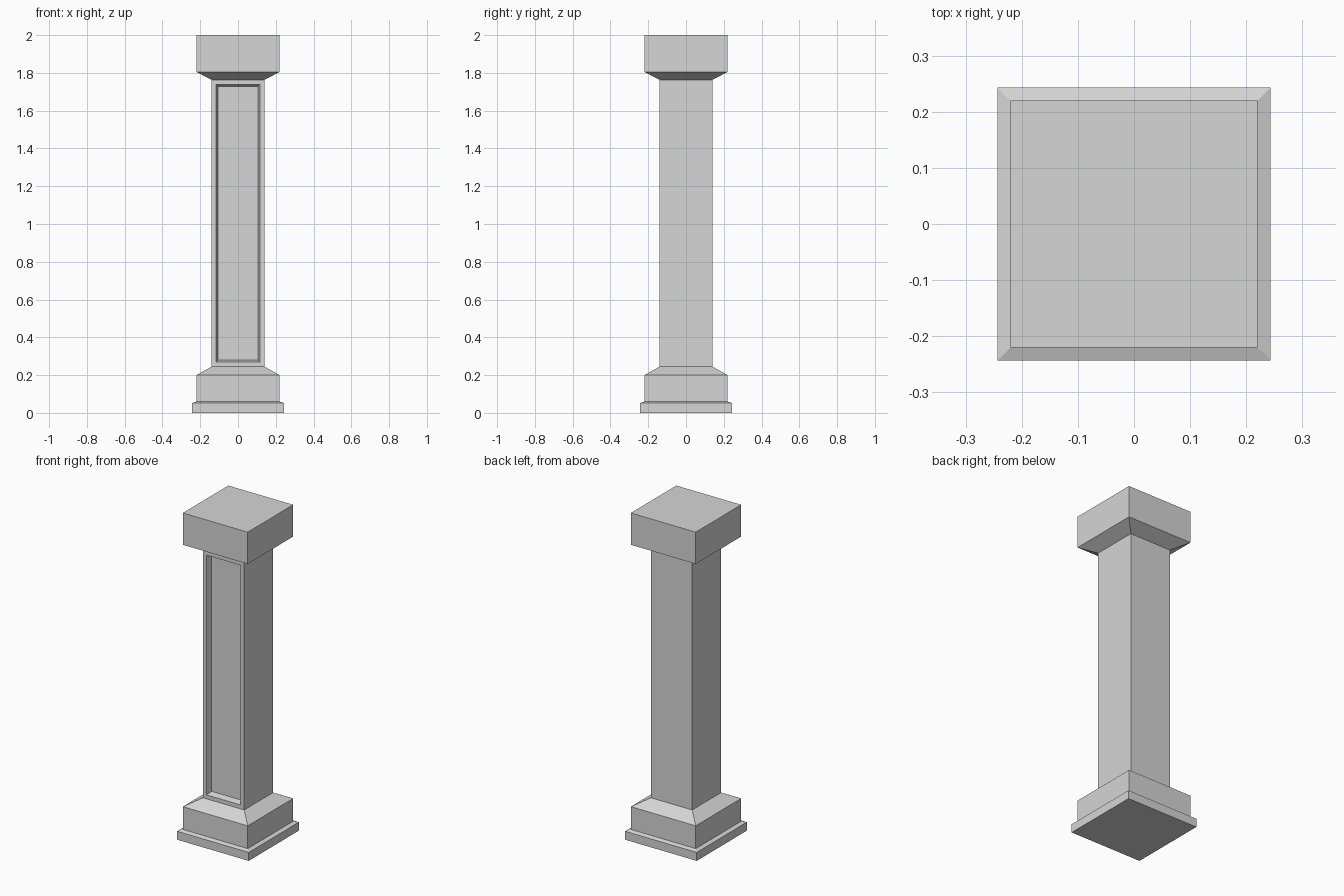
import bpy
import bmesh

default = bpy.data.objects.get("Cube")
if default:
    bpy.data.objects.remove(default, do_unlink=True)

# Single stone colour
stone = bpy.data.materials.new("light grey stone")
stone.use_nodes = True
GREY = (0.67, 0.67, 0.67, 1)
stone.diffuse_color = GREY
stone.node_tree.nodes["Principled BSDF"].inputs["Base Color"].default_value = GREY


def square_loft(name, profile, cap_bottom=False, cap_top=False, recess=False):
    """Stack square rings given as (half width, height) and skin them."""
    bm = bmesh.new()
    corners = [(-1, -1), (1, -1), (1, 1), (-1, 1)]
    rings = [[bm.verts.new((r * x, r * y, z)) for x, y in corners]
             for r, z in profile]
    for low, high in zip(rings, rings[1:]):
        for i in range(4):
            j = (i + 1) % 4
            bm.faces.new((low[i], low[j], high[j], high[i]))
    if cap_bottom:
        bm.faces.new(rings[0][::-1])
    if cap_top:
        bm.faces.new(rings[-1])
    bm.normal_update()

    # Sunken panel: flat border, then a slanted rim down to the panel
    if recess:
        front = min(bm.faces, key=lambda f: f.calc_center_median().y)
        bmesh.ops.inset_individual(bm, faces=[front], thickness=0.035)
        bm.normal_update()
        bmesh.ops.inset_individual(bm, faces=[front], thickness=0.015,
                                   depth=-0.035)

    mesh = bpy.data.meshes.new(name)
    bm.to_mesh(mesh)
    bm.free()
    mesh.materials.append(stone)
    obj = bpy.data.objects.new(name, mesh)
    bpy.context.collection.objects.link(obj)
    return obj


SHAFT, BLOCK, PLINTH = 0.14, 0.22, 0.243
BASE_TOP, CAPITAL_BOTTOM = 0.245, 1.763

# Plinth, base block and sloped shoulder
square_loft("base", [(PLINTH, 0), (PLINTH, 0.052), (BLOCK, 0.06),
                     (BLOCK, 0.2), (SHAFT, BASE_TOP)], cap_bottom=True)

# Shaft with a recessed panel on the front
square_loft("shaft", [(SHAFT, BASE_TOP), (SHAFT, CAPITAL_BOTTOM)], recess=True)

# Flared capital
square_loft("capital", [(SHAFT, CAPITAL_BOTTOM), (BLOCK, 1.805), (BLOCK, 2)],
            cap_top=True)
